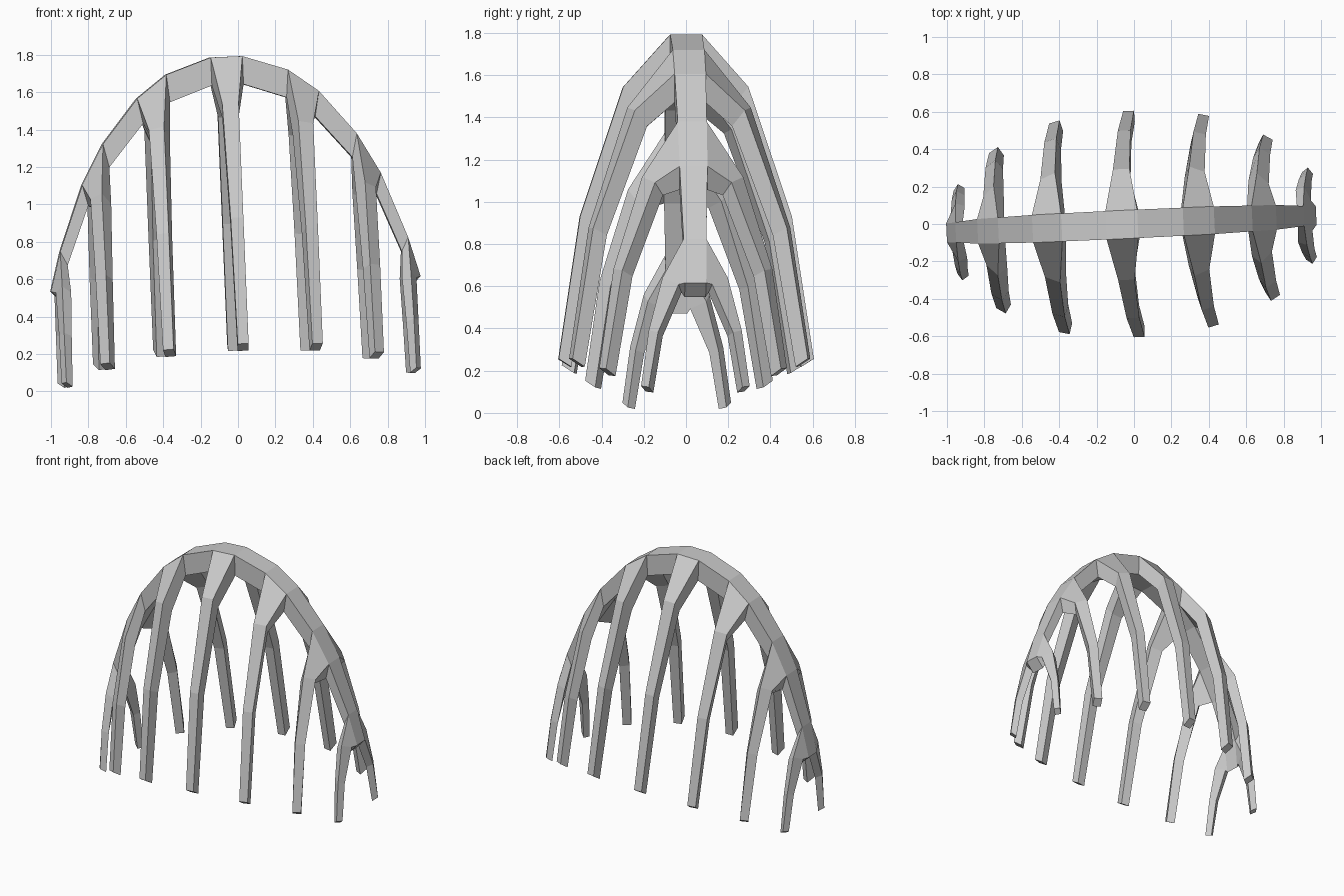
import bpy, bmesh
from math import radians
from mathutils import Vector, Matrix

if "Cube" in bpy.data.objects:
    bpy.data.objects.remove(bpy.data.objects["Cube"])

# Whole cage leans slightly: yaw about z, tilt about y
TILT = Matrix.Rotation(radians(2.7), 4, 'Z') @ Matrix.Rotation(radians(-2.4), 4, 'Y') @ Matrix.Translation((0.01, 0, 0))

# Half of the arch (x, z): outer and inner edge, two points per rib
OUTER = [(.085, 1.79), (.326, 1.708), (.487, 1.587), (.68, 1.352), (.80, 1.136), (.932, .786), (.99, .575)]
INNER = [(.085, 1.64), (.312, 1.56), (.461, 1.452), (.651, 1.226), (.772, 1.025), (.895, .712), (.925, .51)]
HALF_W = [.076, .075, .074, .069, .066, .054, .05]


def both(points):
    return [(-x, z) for x, z in reversed(points)] + points


outer, inner = both(OUTER), both(INNER)
half_w = HALF_W[::-1] + HALF_W


def loft(name, sections):
    """Join four-sided sections into one closed flat-faced bar."""
    bm = bmesh.new()
    rings = [[bm.verts.new(TILT @ Vector(p)) for p in s] for s in sections]
    for a, b in zip(rings, rings[1:]):
        for i in range(4):
            j = (i + 1) % 4
            bm.faces.new((a[i], a[j], b[j], b[i]))
    bm.faces.new(rings[0])
    bm.faces.new(rings[-1])
    bmesh.ops.recalc_face_normals(bm, faces=bm.faces)
    me = bpy.data.meshes.new(name)
    bm.to_mesh(me)
    bm.free()
    bpy.context.collection.objects.link(bpy.data.objects.new(name, me))


# Spine arch
loft("spine", [[(o[0], -w, o[1]), (o[0], w, o[1]), (n[0], w, n[1]), (n[0], -w, n[1])]
               for o, n, w in zip(outer, inner, half_w)])

# Ribs by distance from the middle: x, tip y, top z, tip z, thickness scale
RIBS = [(0, .605, 1.79, .255, 1), (.40, .565, 1.65, .24, 1),
        (.735, .43, 1.245, .18, .9), (.95, .24, .68, .085, .68)]
# Stations along a rib: y share, z share, half width, thickness, drop of inner edge
STATIONS = [(.49, .84, .044, .075, .04), (.83, .44, .034, .07, .02), (1, 0, .029, .06, .035)]


def rib(index, side):
    k = index - 3
    x, ytip, ztop, ztip, scale = RIBS[abs(k)]
    x = -x if k < 0 else x
    a, b = 2 * index, 2 * index + 1
    y0, y1 = side * half_w[a], side * half_w[b]
    sections = [[(outer[a][0], y0, outer[a][1]), (outer[b][0], y1, outer[b][1]),
                 (inner[b][0], y1, inner[b][1]), (inner[a][0], y0, inner[a][1])]]
    path = [Vector((x, side * half_w[a], ztop))]
    path += [Vector((x, side * ytip * s[0], ztip + (ztop - ztip) * s[1])) for s in STATIONS]
    for i, (_, _, hw, thick, drop) in enumerate(STATIONS, 1):
        c = path[i]
        normal = Vector((c.x, c.y / .36, c.z / 3.2)).normalized()
        along = path[min(i + 1, 3)] - path[i - 1]
        edge = along.cross(normal).normalized()
        if edge.x < 0:
            edge.negate()
        edge *= hw * (1 if abs(k) < 3 or i == 1 else .75)
        depth = -normal * thick * scale - Vector((0, 0, drop * scale))
        sections.append([c - edge, c + edge, c + edge + depth, c - edge + depth])
    loft(f"{'back' if side > 0 else 'front'}_rib_{index + 1}", sections)


for index in range(7):
    for side in (-1, 1):
        rib(index, side)
